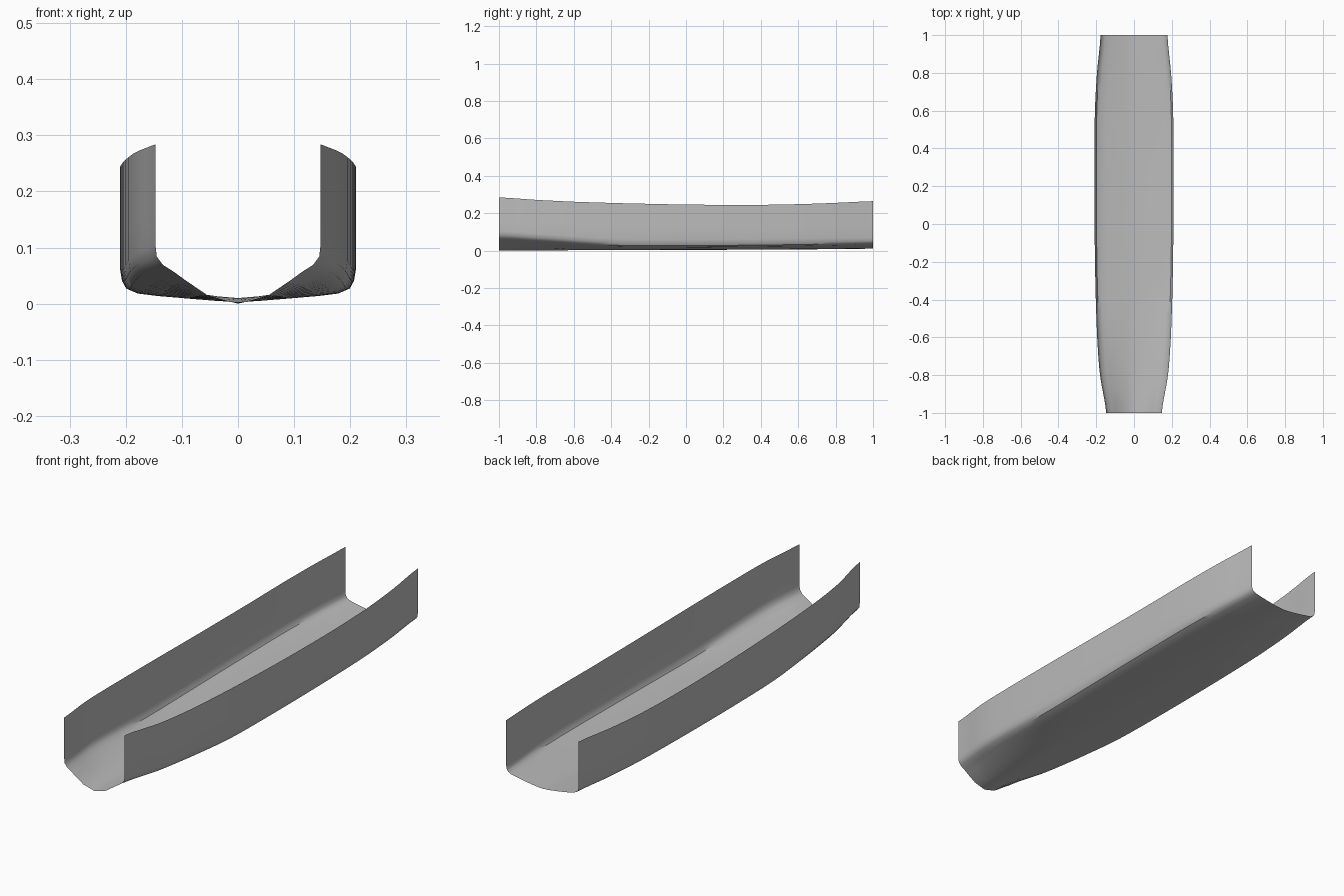
import bpy, bmesh

if "Cube" in bpy.data.objects:
    bpy.data.objects.remove(bpy.data.objects["Cube"])

# Hull stations: y, half width, sheer height, bow/mid/stern section weights
STATIONS = [
    (-1.00, .147, .285, 1.00, 0.0),
    (-0.80, .180, .272, 0.70, 0.0),
    (-0.60, .195, .262, 0.40, 0.0),
    (-0.34, .204, .254, 0.06, 0.0),
    (0.00, .209, .247, 0.00, 0.10),
    (0.35, .210, .245, 0.00, 0.25),
    (0.60, .207, .249, 0.00, 0.45),
    (0.80, .196, .256, 0.00, 0.70),
    (1.00, .177, .265, 0.00, 1.00),
]
# Bottom shape from side to keel: (fraction of half width, z)
BOW = [(1, .105), (.985, .085), (.91, .070), (.78, .058), (.64, .043),
       (.37, .016), (.18, .008), (0, .001)]
MID = [(1, .060), (.985, .040), (.95, .026), (.86, .018), (.70, .014),
       (.45, .010), (.20, .006), (0, .004)]
STERN = [(1, .070), (.985, .052), (.95, .042), (.86, .034), (.70, .028),
         (.45, .020), (.20, .014), (0, .011)]


def spline(p0, p1, p2, p3, t):
    """Catmull-Rom value for each component."""
    return [.5 * (2*b + (c-a)*t + (2*a-5*b+4*c-d)*t*t + (3*b-a-3*c+d)*t**3)
            for a, b, c, d in zip(p0, p1, p2, p3)]


def section(st):
    """Half section from the keel up to the sheer."""
    y, w, top, fb, fs = st
    pts = []
    for b, m, s in zip(BOW, MID, STERN):
        f, z = (m[i] + (b[i]-m[i])*fb + (s[i]-m[i])*fs for i in (0, 1))
        pts.append((w * f, y, z))
    side = pts[0][2]
    walls = [(w, y, top + (side - top) * t) for t in (0, .33, .67)]
    return (walls + pts)[::-1]


# Interpolate stations smoothly along the length
rows, steps, n = [], 4, len(STATIONS)
for i in range(n - 1):
    ctrl = [STATIONS[min(max(i + k, 0), n - 1)] for k in (-1, 0, 1, 2)]
    for j in range(steps):
        t = j / steps
        st = spline(*ctrl, t)
        st[0] = ctrl[1][0] + (ctrl[2][0] - ctrl[1][0]) * t
        rows.append(section(st))
rows.append(section(STATIONS[-1]))

# Open hull shell, both sides sharing the keel
bm = bmesh.new()
grid = []
for r in rows:
    full = [(-x, y, z) for x, y, z in r[:0:-1]] + r
    grid.append([bm.verts.new(p) for p in full])
for a, b in zip(grid, grid[1:]):
    for k in range(len(a) - 1):
        bm.faces.new((a[k], a[k + 1], b[k + 1], b[k]))
low = min(v.co.z for v in bm.verts)
for v in bm.verts:
    v.co.z -= low
mesh = bpy.data.meshes.new("hull_shell")
bm.to_mesh(mesh)
bm.free()
hull = bpy.data.objects.new("hull_shell", mesh)
bpy.context.collection.objects.link(hull)

mat = bpy.data.materials.new("light grey")
mat.diffuse_color = (.5, .5, .5, 1)
mat.use_nodes = True
mat.node_tree.nodes["Principled BSDF"].inputs["Base Color"].default_value = mat.diffuse_color
mesh.materials.append(mat)

bpy.context.view_layer.objects.active = hull
hull.select_set(True)
bpy.ops.object.shade_smooth_by_angle(angle=0.6)
